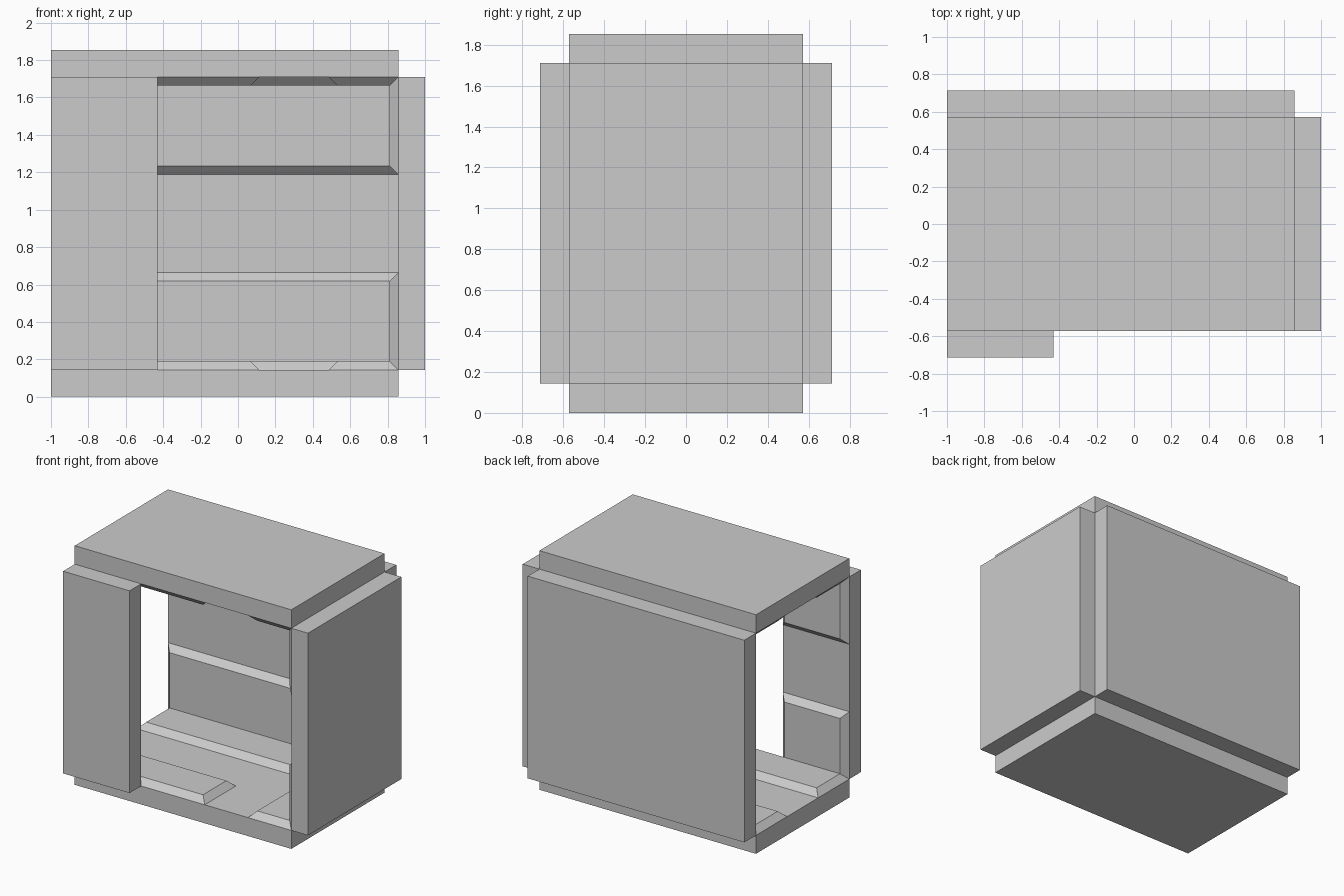
import bpy, bmesh
from mathutils import Vector

if "Cube" in bpy.data.objects:
    bpy.data.objects.remove(bpy.data.objects["Cube"])

# Main levels
L, R, RO = -1.0, 0.857, 1.0        # left end, inner right face, outer right face
YI, YO = 0.571, 0.714              # inner and outer wall faces
ZF, ZC, ZT = 0.143, 1.71, 1.853    # floor top, ceiling, roof top
DOOR = -0.43                       # front wall ends here
BEVEL, RAISE = 0.047, 0.047


def finish(name, bm):
    mesh = bpy.data.meshes.new(name)
    bm.to_mesh(mesh)
    bm.free()
    obj = bpy.data.objects.new(name, mesh)
    bpy.context.collection.objects.link(obj)


def slab(name, lo, hi):
    bm = bmesh.new()
    bmesh.ops.create_cube(bm, size=1)
    for v in bm.verts:
        v.co = [(a + b) / 2 + c * (b - a) for a, b, c in zip(lo, hi, v.co)]
    finish(name, bm)


def pad(name, outline, place, normal):
    """Raised panel with sloped rim, standing on a slab along normal."""
    bm = bmesh.new()
    face = bm.faces.new([bm.verts.new(place(u, v)) for u, v in outline])
    face.normal_update()
    if face.normal.dot(Vector(normal)) < 0:
        face.normal_flip()
    bmesh.ops.inset_region(bm, faces=[face], thickness=BEVEL, depth=RAISE,
                           use_boundary=True, use_even_offset=True)
    finish(name, bm)


def rect(a, b, c, d):
    return [(a, c), (b, c), (b, d), (a, d)]


# Outer slabs
slab("floor", (L, -YI, 0), (R, YI, ZF))
slab("roof", (L, -YI, ZC), (R, YI, ZT))
slab("right_wall", (R, -YI, ZF), (RO, YI, ZC))
slab("back_wall", (L, YI, ZF), (R, YO, ZC))
slab("front_wall", (L, -YO, ZF), (DOOR, -YI, ZC))

# Floor and ceiling panels: L-shaped outer border and inner corner block
sx = (R - L) / 5
y3 = YI / 3
border = [(L, y3), (R - sx, y3), (R - sx, -YI), (R, -YI), (R, YI), (L, YI)]
corner = rect(L, L + 3 * sx, -YI, -y3)
for part, z, n in (("floor", ZF, 1), ("ceiling", ZC, -1)):
    for kind, shape in (("border", border), ("corner", corner)):
        pad(f"{part}_{kind}_panel", shape, lambda u, v: (u, v, z), (0, 0, n))

# Wall panels: lower and upper third of each wall
h = (ZC - ZF) / 3
for part, z0 in (("lower", ZF), ("upper", ZC - h)):
    z1 = z0 + h
    pad(f"back_{part}_panel", rect(L, R, z0, z1), lambda u, v: (u, YI, v), (0, -1, 0))
    pad(f"front_{part}_panel", rect(L, DOOR, z0, z1), lambda u, v: (u, -YI, v), (0, 1, 0))
    pad(f"right_{part}_panel", rect(-YI, YI, z0, z1), lambda u, v: (R, u, v), (-1, 0, 0))
